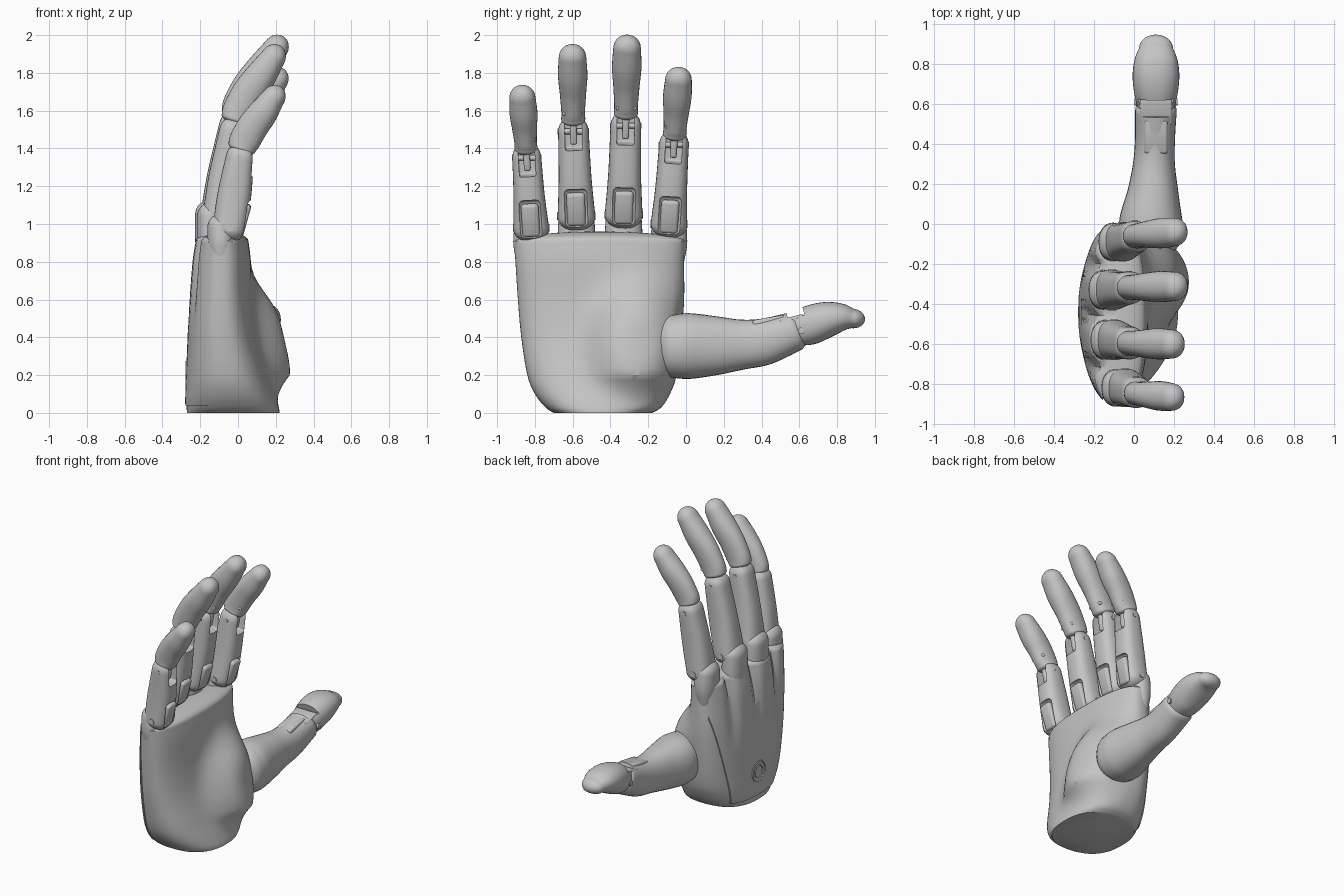
import bpy, bmesh, math
from mathutils import Vector, Matrix

if "Cube" in bpy.data.objects:
    bpy.data.objects.remove(bpy.data.objects["Cube"], do_unlink=True)

grey = bpy.data.materials.new("light_grey")
grey.use_nodes = True
grey.diffuse_color = (0.56, 0.56, 0.56, 1)
grey.node_tree.nodes["Principled BSDF"].inputs["Base Color"].default_value = (0.56, 0.56, 0.56, 1)
X, Y, Z = Vector((1, 0, 0)), Vector((0, 1, 0)), Vector((0, 0, 1))


def finish(name, bm):
    bmesh.ops.recalc_face_normals(bm, faces=bm.faces)
    me = bpy.data.meshes.new(name)
    bm.to_mesh(me)
    bm.free()
    ob = bpy.data.objects.new(name, me)
    bpy.context.collection.objects.link(ob)
    me.materials.append(grey)
    return ob


def catmull(p, i, t):
    a, b, c, d = (p[max(0, min(len(p) - 1, i + k))] for k in (-1, 0, 1, 2))
    return [0.5 * (2 * q + (r - o) * t + (2 * o - 5 * q + 4 * r - s) * t * t
            + (3 * q - o - 3 * r + s) * t ** 3) for o, q, r, s in zip(a, b, c, d)]


def loft_mesh(stations, side=Y, axis=None, start=0, end=0, seg=32, steps=5, power=2.2, warp=None):
    """Stations are (x, y, z, half width along side, half thickness); ends may be domed."""
    st = [catmull(stations, i, k / steps) for i in range(len(stations) - 1) for k in range(steps)]
    st.append(list(stations[-1]))
    pts = [Vector(s[:3]) for s in st]
    tan = [axis or (pts[min(i + 1, len(pts) - 1)] - pts[max(i - 1, 0)]).normalized() for i in range(len(pts))]
    rings = [(p, t, s[3], s[4]) for p, t, s in zip(pts, tan, st)]

    def dome(ring, length):
        p, t, a, b = ring
        out = []
        for k in range(1, 8):
            f = math.radians(k * 12)
            out.append((p + t * length * math.sin(f), t, a * math.cos(f), b * math.cos(f)))
        return out
    if start:
        rings = dome(rings[0], -start)[::-1] + rings
    if end:
        rings += dome(rings[-1], end)
    bm = bmesh.new()
    loops = []
    for p, t, a, b in rings:
        s = (side - t * side.dot(t)).normalized()
        n = t.cross(s)
        loop = []
        for j in range(seg):
            th = 2 * math.pi * j / seg
            c, d = math.cos(th), math.sin(th)
            co = p + s * a * math.copysign(abs(c) ** (2 / power), c) + n * b * math.copysign(abs(d) ** (2 / power), d)
            loop.append(bm.verts.new(warp(co, d) if warp else co))
        loops.append(loop)
    for l0, l1 in zip(loops, loops[1:]):
        for j in range(seg):
            k = (j + 1) % seg
            bm.faces.new((l0[j], l0[k], l1[k], l1[j]))
    bm.faces.new(loops[0][::-1])
    bm.faces.new(loops[-1])
    return bm


def loft(name, stations, **kw):
    return finish(name, loft_mesh(stations, **kw))


def box(name, centre, size, rot=Matrix(), bevel=0.0):
    bm = bmesh.new()
    bmesh.ops.create_cube(bm, size=1, matrix=Matrix.Diagonal((*size, 1)))
    if bevel:
        bmesh.ops.bevel(bm, geom=bm.edges[:], offset=bevel, segments=3, profile=0.5, affect='EDGES')
    bm.transform(Matrix.Translation(centre) @ rot)
    return finish(name, bm)


def pin(name, centre, radius, length, axis=Y):
    bm = bmesh.new()
    rot = Z.rotation_difference(axis).to_matrix().to_4x4()
    bmesh.ops.create_cone(bm, cap_ends=True, segments=20, radius1=radius, radius2=radius, depth=length,
                          matrix=Matrix.Translation(centre) @ rot)
    return finish(name, bm)


def cut(ob, cutter):
    mod = ob.modifiers.new("cut", 'BOOLEAN')
    mod.operation, mod.solver, mod.object = 'DIFFERENCE', 'EXACT', cutter
    cutter.hide_render = True
    bpy.context.view_layer.objects.active = ob
    bpy.ops.object.modifier_apply(modifier=mod.name)
    bpy.data.objects.remove(cutter, do_unlink=True)


# Palm: lofted body with thumb mound on the front and tendon grooves on the back
def palm_warp(co, d):
    if d < 0:
        r = ((co.y + 0.24) / 0.25) ** 2 + ((co.z - 0.37) / 0.3) ** 2
        co.x += 0.15 * math.exp(-r ** 1.8) * min(1, -d * 2) * min(1, co.z / 0.2)
    else:
        g = sum(math.exp(-((co.y - w) / 0.04) ** 2) for w in (-0.71, -0.455, -0.205))
        co.x += 0.05 * g * d * max(0, min(1, (co.z - 0.45) / 0.45))
    return co


# (z, y min, y max, x min, x max)
profile = [(0, -0.70, -0.18, -0.27, 0.22), (0.03, -0.745, -0.13, -0.272, 0.215), (0.1, -0.80, -0.085, -0.272, 0.19),
           (0.2, -0.84, -0.05, -0.268, 0.155), (0.4, -0.872, -0.025, -0.26, 0.10), (0.6, -0.89, -0.01, -0.25, 0.075),
           (0.8, -0.903, -0.01, -0.235, 0.068), (0.91, -0.91, -0.005, -0.218, 0.055)]


def palm_mesh(grow):
    st = [((c + d) / 2, (a + b) / 2, z, (b - a) / 2 + grow, (d - c) / 2 + grow) for z, a, b, c, d in profile]
    return loft_mesh(st, axis=Z, end=0.05, seg=96, power=2.45, warp=palm_warp)


finish("palm", palm_mesh(0))

# Back cover: slightly proud shell trimmed from the same body
bm = palm_mesh(0.007)
for point, normal in (((-0.155, 0, 0), (1, 0, 0)), ((0, 0, 0.04), (0, 0, -1)), ((0, -0.13, 0.3), (0, 1, -0.25))):
    bmesh.ops.bisect_plane(bm, geom=bm.verts[:] + bm.edges[:] + bm.faces[:], plane_co=point,
                           plane_no=normal, clear_outer=True)
    bmesh.ops.holes_fill(bm, edges=[e for e in bm.edges if e.is_boundary], sides=0)
finish("back_cover", bm)
for i, r in enumerate((0.07, 0.042)):
    bpy.ops.mesh.primitive_torus_add(major_radius=r, minor_radius=0.005, major_segments=40, minor_segments=8,
                                     location=(-0.274, -0.43, 0.2), rotation=(0, math.pi / 2, 0))
    ring = bpy.context.object
    ring.name = f"back_ring_{i + 1}"
    ring.data.materials.append(grey)

# Fingers: knuckle pivot, middle pivot, centre of the tip, width scale
fingers = {
    "little": ((-0.045, -0.82, 0.98), (0.01, -0.843, 1.35), (0.185, -0.866, 1.665), 0.95),
    "ring": ((-0.10, -0.58, 1.04), (-0.025, -0.596, 1.49), (0.185, -0.601, 1.88), 1.0),
    "middle": ((-0.11, -0.33, 1.05), (-0.025, -0.319, 1.52), (0.20, -0.312, 1.93), 1.0),
    "index": ((-0.06, -0.09, 1.0), (0.005, -0.064, 1.42), (0.20, -0.04, 1.76), 0.97),
}
for n, (k, m, e, w) in fingers.items():
    k, m, e = Vector(k), Vector(m), Vector(e)
    d = (m - k).normalized()
    front = Y.cross(d).normalized()
    rot = Matrix((front, d.cross(front), d)).transposed().to_4x4()

    loft(n + "_knuckle", [(k.x - 0.05, k.y, 0.72, 0.06, 0.04), (k.x - 0.045, k.y, 0.88, 0.098 * w, 0.07),
                          (k.x - 0.045, k.y, k.z, 0.094 * w, 0.072)], end=0.075)
    # Lower segment with a knuckle pocket and a forked upper end
    mid = k.lerp(m, 0.45)
    low = loft(n + "_lower_segment", [(*k, 0.1 * w, 0.088), (*mid, 0.087 * w, 0.09), (*m, 0.081 * w, 0.075)],
               start=0.075, end=0.08, power=2.6)
    cut(low, box("cutter", k + d * 0.055 + front * 0.1, (0.08, 0.125 * w, 0.21), rot, 0.025))
    cut(low, box("cutter", m + d * 0.005 + front * 0.06, (0.15, 0.092 * w, 0.19), rot, 0.01))
    tilt = rot @ Matrix.Rotation(math.radians(7), 4, 'Y')
    box(n + "_knuckle_plate", k + d * 0.05 + front * 0.065, (0.045, 0.098 * w, 0.18), tilt, 0.018)
    box(n + "_joint_tongue", m + d * 0.01 + front * 0.015, (0.07, 0.036, 0.15), rot, 0.012)
    pin(n + "_knuckle_pin", k, 0.02, 0.204 * w)
    pin(n + "_joint_pin", m, 0.015, 0.166 * w)
    # Curved fingertip segment
    v = e - m
    tip = [(0.06, 0.17, 0.064, 0.078), (0.14, 0.28, 0.063, 0.086), (0.38, 0.52, 0.07, 0.087),
           (0.7, 0.76, 0.078, 0.082), (1.0, 1.0, 0.073, 0.066)]
    loft(n + "_fingertip", [(m.x + v.x * a, m.y + v.y * b, m.z + v.z * b, hw * w, ht * w)
                            for a, b, hw, ht in tip], start=0.03, end=0.075)
    # Raised rim at the fold of the fingertip
    rim = m + d * 0.1 + front * 0.062
    for s in (-1, 1):
        box(n + "_fold_rim", rim + Y * 0.026 * s, (0.035, 0.06, 0.022), rot @ Matrix.Rotation(0.4 * s, 4, 'X'), 0.009)

# Thumb: tapered base, hinge notch on top, broad tip
base = loft("thumb_base", [(0.085, -0.06, 0.352, 0.155, 0.168), (0.085, 0.02, 0.354, 0.158, 0.174),
                           (0.095, 0.16, 0.356, 0.128, 0.156), (0.1, 0.3, 0.362, 0.105, 0.132),
                           (0.105, 0.42, 0.378, 0.1, 0.123), (0.11, 0.57, 0.43, 0.104, 0.105)],
            side=X, start=0.115, end=0.06)
thumb_tip = loft("thumb_tip", [(0.11, 0.58, 0.435, 0.09, 0.085), (0.11, 0.65, 0.462, 0.108, 0.103),
                               (0.11, 0.74, 0.492, 0.117, 0.096), (0.11, 0.82, 0.505, 0.108, 0.076),
                               (0.11, 0.88, 0.5, 0.085, 0.052)], side=X, start=0.04, end=0.068)
slope = Matrix.Rotation(math.radians(14), 4, 'X')
for part in (base, thumb_tip):
    cut(part, box("cutter", (0.11, 0.572, 0.555), (0.3, 0.09, 0.1), slope))
box("thumb_hinge_block", (0.11, 0.57, 0.46), (0.16, 0.13, 0.1), slope, 0.01)
box("thumb_panel", (0.11, 0.44, 0.47), (0.115, 0.17, 0.07), Matrix.Rotation(math.radians(10), 4, 'X'), 0.012)
pin("thumb_pin", (0.11, 0.61, 0.435), 0.018, 0.214, X)

# Smooth shading with sharp creases kept
for ob in bpy.context.scene.objects:
    ob.select_set(ob.type == 'MESH')
bpy.context.view_layer.objects.active = base
bpy.ops.object.shade_smooth_by_angle(angle=math.radians(35))
